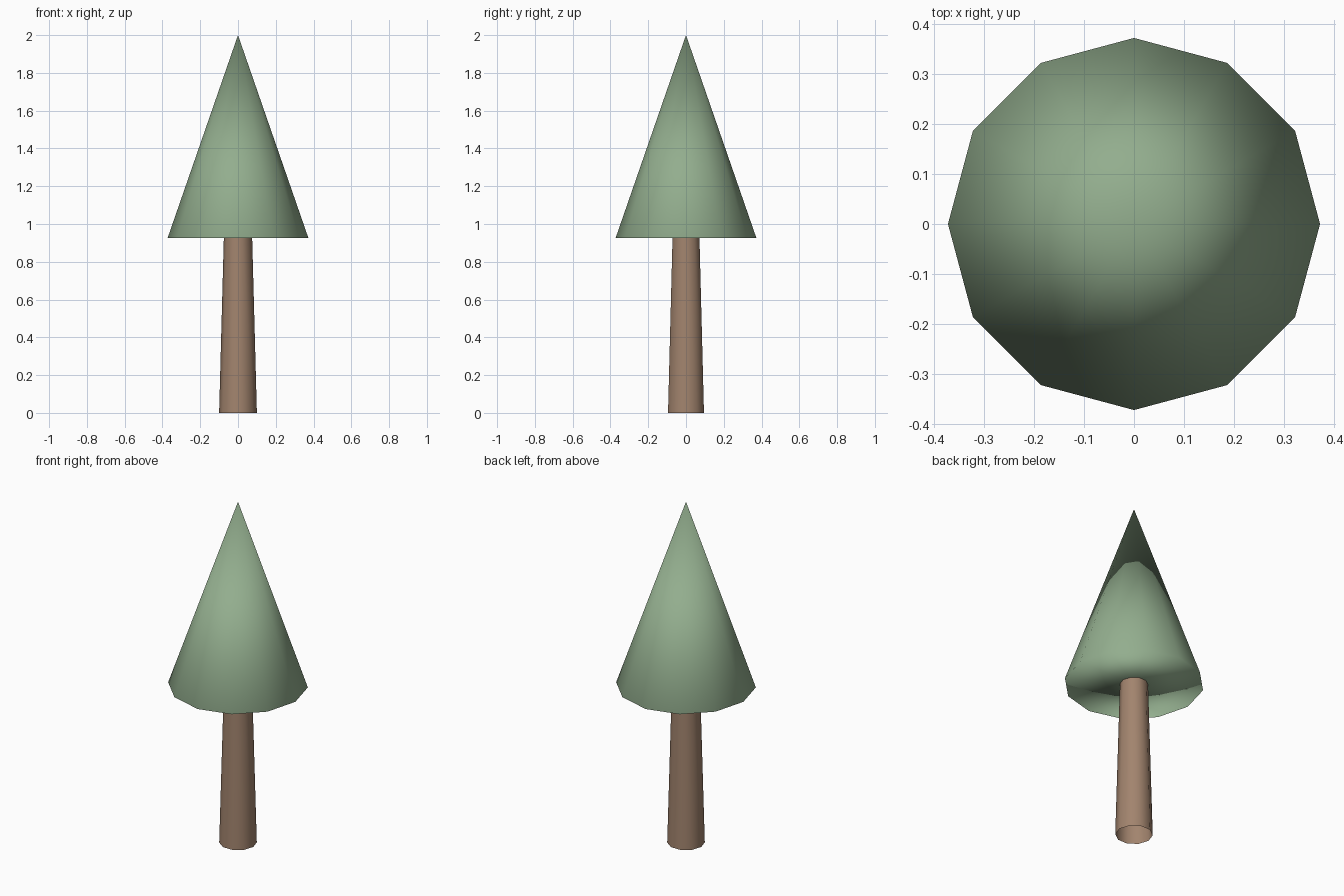
import bpy

if "Cube" in bpy.data.objects:
    bpy.data.objects.remove(bpy.data.objects["Cube"])


def paint(obj, name, rgb):
    mat = bpy.data.materials.new(name)
    mat.diffuse_color = (*rgb, 1.0)
    mat.use_nodes = True
    mat.node_tree.nodes["Principled BSDF"].inputs["Base Color"].default_value = mat.diffuse_color
    obj.data.materials.append(mat)


def tapered(name, sides, r_bottom, r_top, z0, z1, fill):
    bpy.ops.mesh.primitive_cone_add(
        vertices=sides, radius1=r_bottom, radius2=r_top, depth=z1 - z0,
        end_fill_type=fill, location=(0, 0, (z0 + z1) / 2),
        rotation=(0, 0, -1.5707963))  # first corner on the x axis
    obj = bpy.context.object
    bpy.ops.object.transform_apply(location=True, rotation=True)
    obj.name = name
    bpy.ops.object.shade_smooth()
    return obj


# Trunk: ten-sided open tube, narrowing up to the foliage
trunk = tapered("trunk", 10, 0.1, 0.075, 0.0, 0.925, 'NOTHING')
paint(trunk, "bark", (0.36, 0.23, 0.155))

# Foliage: twelve-sided closed cone, smooth over the rim
foliage = tapered("foliage", 12, 0.373, 0.0, 0.925, 2.0, 'TRIFAN')
paint(foliage, "leaves", (0.29, 0.42, 0.27))
weighted = foliage.modifiers.new("area_normals", 'WEIGHTED_NORMAL')
weighted.mode = 'FACE_AREA'
